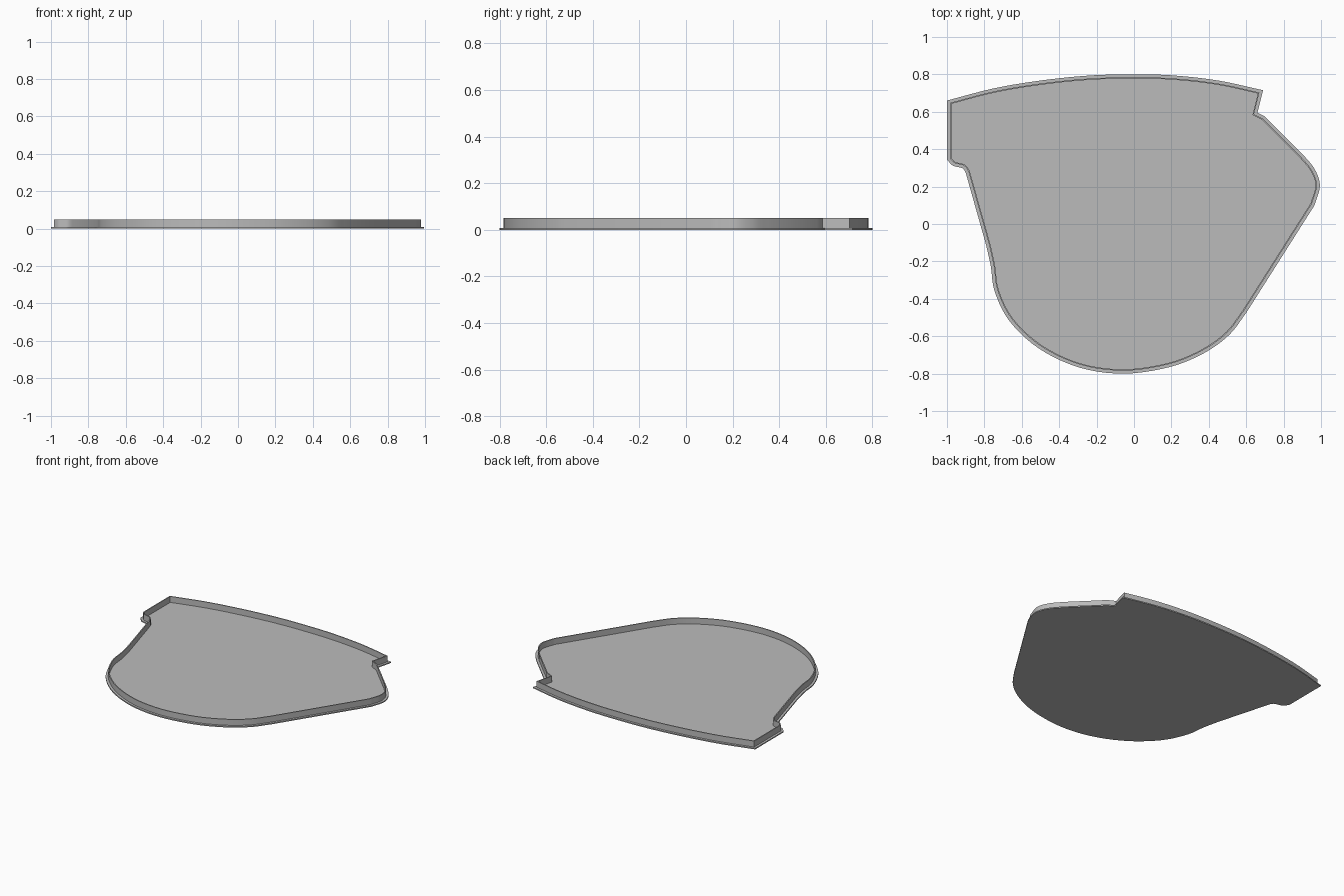
import bpy, bmesh, math
from mathutils import Vector

if "Cube" in bpy.data.objects:
    bpy.data.objects.remove(bpy.data.objects["Cube"])

# Outline, clockwise: each list is a smooth run, consecutive runs meet in straight lines or corners
RUNS = [
    [(-1, .66), (-.75, .725), (-.5, .767), (-.25, .793), (-.03, .80), (.2, .795), (.45, .767), (.69, .715)],
    [(.66, .595), (.70, .575)],
    [(.90, .375), (.965, .295), (.994, .205), (.965, .10)],
    [(.60, -.475), (.51, -.592), (.375, -.69), (.19, -.765), (-.055, -.80), (-.29, -.768),
     (-.505, -.668), (-.665, -.52), (-.745, -.36), (-.765, -.23), (-.79, -.115)],
    [(-.90, .275), (-.918, .298), (-.968, .312), (-1, .345)],
]


def spline(pts, steps=5):
    """Catmull-Rom curve through the points."""
    if len(pts) < 3:
        return [Vector(p) for p in pts]
    p = [Vector(q) for q in pts]
    p = [2 * p[0] - p[1]] + p + [2 * p[-1] - p[-2]]
    out = []
    for i in range(1, len(p) - 2):
        a, b, c, d = p[i - 1:i + 3]
        for s in range(steps):
            t = s / steps
            out.append(.5 * (2 * b + (c - a) * t + (2 * a - 5 * b + 4 * c - d) * t ** 2
                             + (3 * b - a - 3 * c + d) * t ** 3))
    return out + [p[-2]]


def inset(pts, d):
    """Mitred inward offset of a clockwise loop."""
    out = []
    for i, p in enumerate(pts):
        u = (p - pts[i - 1]).normalized()
        v = (pts[(i + 1) % len(pts)] - p).normalized()
        n1, n2 = Vector((u.y, -u.x)), Vector((v.y, -v.x))
        out.append(p + (n1 + n2) * d / max(.4, 1 + n1.dot(n2)))
    return out


def build(name, rings, mat, capped):
    """Bridge (loop, height) rings; cap the ends, or close the section into a tube."""
    bm = bmesh.new()
    loops = [[bm.verts.new((p.x, p.y, z)) for p in pts] for pts, z in rings]
    pairs = list(zip(loops, loops[1:]))
    if capped:
        bm.faces.new(loops[0])
        bm.faces.new(loops[-1])
    else:
        pairs.append((loops[-1], loops[0]))
    for a, b in pairs:
        for i in range(len(a)):
            j = (i + 1) % len(a)
            bm.faces.new((a[i], a[j], b[j], b[i]))
    bmesh.ops.recalc_face_normals(bm, faces=bm.faces)
    me = bpy.data.meshes.new(name)
    bm.to_mesh(me)
    bm.free()
    me.materials.append(mat)
    ob = bpy.data.objects.new(name, me)
    bpy.context.collection.objects.link(ob)
    bpy.ops.object.select_all(action='DESELECT')
    ob.select_set(True)
    bpy.context.view_layer.objects.active = ob
    bpy.ops.object.shade_smooth_by_angle(angle=math.radians(30))


grey = bpy.data.materials.new("grey")
grey.diffuse_color = (.5, .5, .5, 1)
grey.use_nodes = True
grey.node_tree.nodes["Principled BSDF"].inputs["Base Color"].default_value = grey.diffuse_color

outline = [p for run in RUNS for p in spline(run)]
outer, inner = inset(outline, .016), inset(outline, .023)

# Flat floor with a projecting lip
build("base_plate", [(outline, 0), (outline, .008)], grey, True)
# Thin upright rim set in from the lip
build("rim_wall", [(outer, .006), (outer, .05), (inner, .05), (inner, .006)], grey, False)
